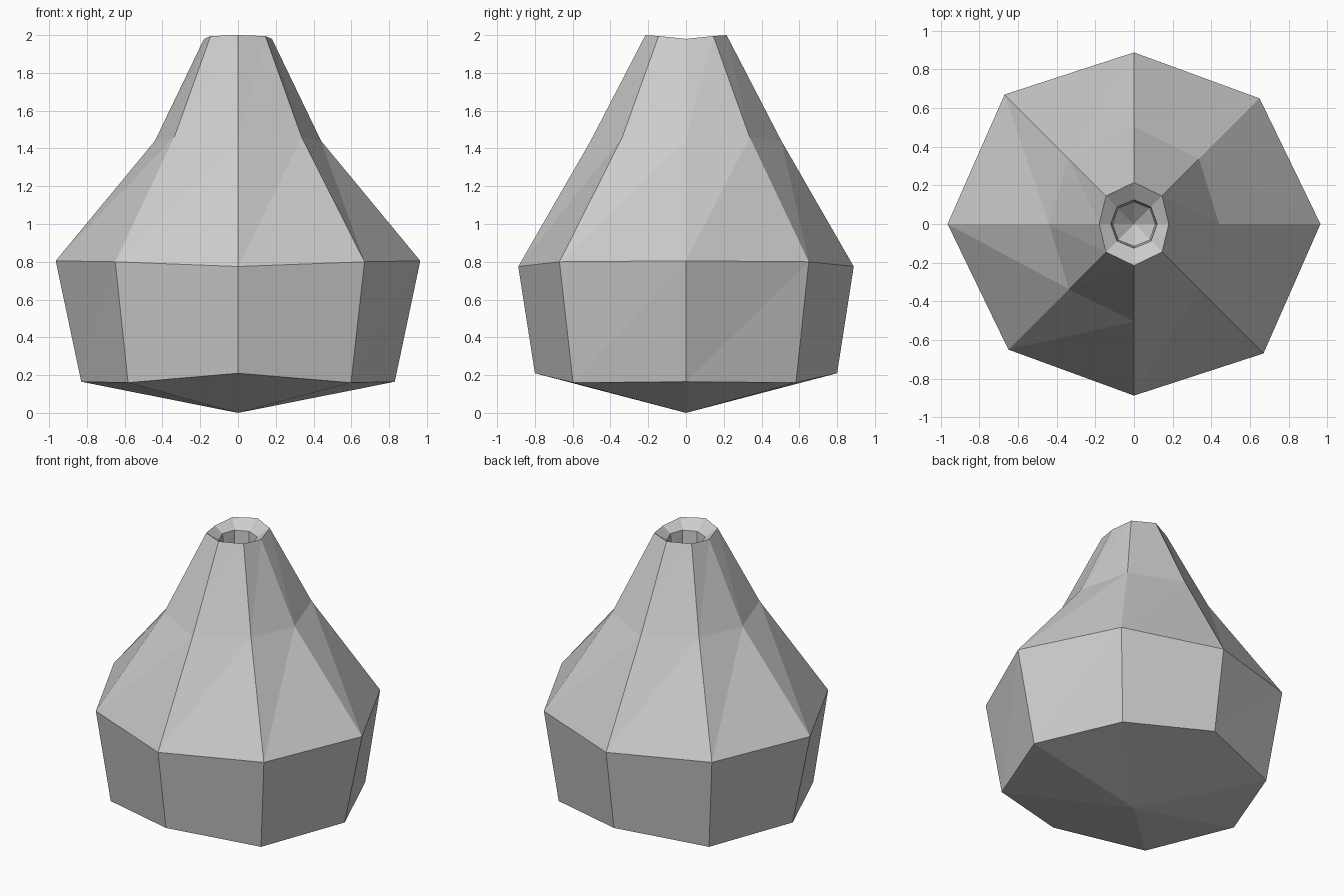
import bpy, bmesh, math

if "Cube" in bpy.data.objects:
    bpy.data.objects.remove(bpy.data.objects["Cube"])


def ring(bm, side, diag, front, skew=0.0):
    """Eight-point ring; side/front/diag are (offset, height) for the x, y and diagonal corners."""
    verts = []
    for i in range(8):
        a = i * math.pi / 4
        sx, sy = round(math.cos(a)), round(math.sin(a))
        r, z = diag if i % 2 else (side if i % 4 == 0 else front)
        # slight hand-made skew along one diagonal
        k = skew if i in (3, 7) else (-skew if i in (1, 5) else 0)
        verts.append(bm.verts.new((sx * (r + k), sy * (r + k), z)))
    return verts


bm = bmesh.new()

# Body, neck, funnel lip and bore, from the bottom up and back inside
profile = [
    ((0.83, 0.165), (0.59, 0.16), (0.80, 0.21), 0.008),
    ((0.965, 0.805), (0.66, 0.80), (0.888, 0.775), 0.01),
    ((0.44, 1.44), (0.337, 1.46), (0.505, 1.44), 0.0),
    ((0.18, 1.98), (0.145, 1.995), (0.215, 2.0), 0.0),
    ((0.12, 1.94), (0.088, 1.94), (0.125, 1.94), 0.0),
    ((0.11, 1.80), (0.082, 1.80), (0.115, 1.80), 0.0),
]
rings = [ring(bm, *p) for p in profile]

for low, up in zip(rings, rings[1:]):
    for i in range(8):
        j = (i + 1) % 8
        bm.faces.new((low[i], low[j], up[j]))
        bm.faces.new((low[i], up[j], up[i]))

# Pointed base and pointed bottom of the bore
base = bm.verts.new((0, 0, 0))
floor = bm.verts.new((0, 0, 1.70))
for i in range(8):
    j = (i + 1) % 8
    bm.faces.new((rings[0][j], rings[0][i], base))
    bm.faces.new((rings[-1][i], rings[-1][j], floor))

mesh = bpy.data.meshes.new("faceted_bottle")
bm.to_mesh(mesh)
bm.free()
obj = bpy.data.objects.new("faceted_bottle", mesh)
bpy.context.collection.objects.link(obj)
